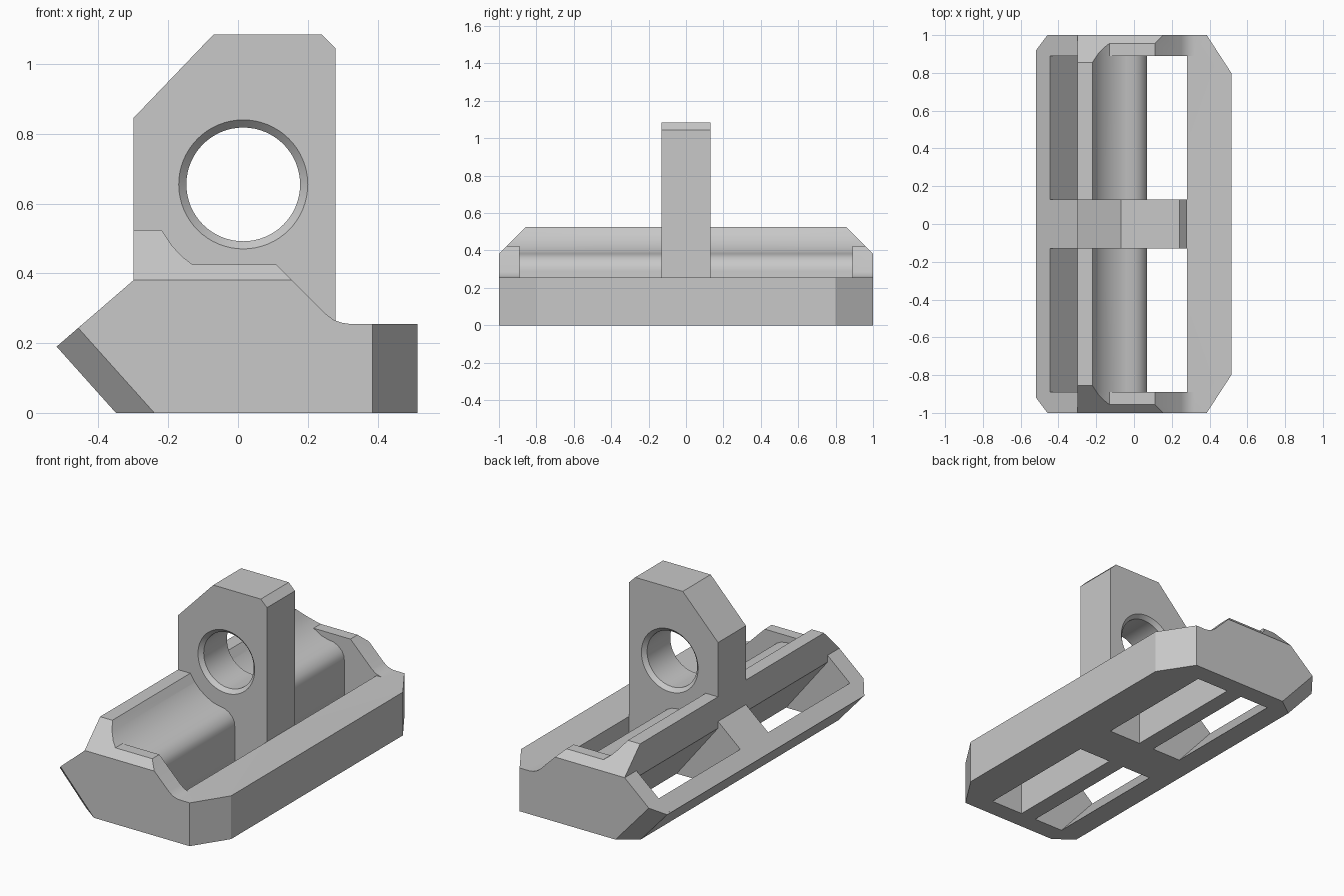
import bpy, bmesh, math
from mathutils import Vector

cube = bpy.data.objects.get("Cube")
if cube:
    bpy.data.objects.remove(cube, do_unlink=True)

metal = bpy.data.materials.new("plain_grey")
metal.use_nodes = True
GREY = (0.58, 0.58, 0.58, 1)
metal.diffuse_color = GREY
metal.node_tree.nodes["Principled BSDF"].inputs["Base Color"].default_value = GREY


def finish(name, bm):
    bmesh.ops.recalc_face_normals(bm, faces=bm.faces)
    mesh = bpy.data.meshes.new(name)
    bm.to_mesh(mesh)
    bm.free()
    mesh.materials.append(metal)
    obj = bpy.data.objects.new(name, mesh)
    bpy.context.collection.objects.link(obj)
    return obj


def prism(name, profile, y0, y1):
    """Extrude an x-z outline from y0 to y1."""
    bm = bmesh.new()
    face = bm.faces.new([bm.verts.new((x, y0, z)) for x, z in profile])
    new = bmesh.ops.extrude_face_region(bm, geom=[face])["geom"]
    bmesh.ops.translate(bm, vec=(0, y1 - y0, 0),
                        verts=[v for v in new if isinstance(v, bmesh.types.BMVert)])
    return finish(name, bm)


def lathe_y(name, rings, cx, cz, n=64):
    """Closed solid of revolution around a y axis, from (radius, y) rings."""
    bm = bmesh.new()
    loops = []
    for r, y in rings:
        angles = [2 * math.pi * i / n for i in range(n)]
        loops.append([bm.verts.new((cx + r * math.cos(a), y, cz + r * math.sin(a)))
                      for a in angles])
    for a, b in zip(loops, loops[1:]):
        for i in range(n):
            j = (i + 1) % n
            bm.faces.new((a[i], a[j], b[j], b[i]))
    bm.faces.new(loops[0])
    bm.faces.new(loops[-1])
    return finish(name, bm)


def combine(target, other, operation):
    mod = target.modifiers.new("combine", "BOOLEAN")
    mod.operation = operation
    mod.solver = "EXACT"
    mod.object = other
    bpy.context.view_layer.objects.active = target
    bpy.ops.object.modifier_apply(modifier=mod.name)
    bpy.data.objects.remove(other, do_unlink=True)


# Shared outlines
hollow = [(-0.22, 0.525), (-0.19, 0.48), (-0.16, 0.448), (-0.13, 0.425)]
fillet = [(0.25, 0.285), (0.275, 0.266), (0.30, 0.258), (0.32, 0.255)]
right_foot = [(0.515, 0.255), (0.515, 0)]
left_foot = [(-0.35, 0), (-0.52, 0.19), (-0.30, 0.38)]

end_outline = (left_foot + [(-0.30, 0.525)] + hollow + [(0.11, 0.425)]
               + fillet + right_foot)
lug_outline = left_foot + [(-0.30, 0.845), (-0.07, 1.085), (0.24, 1.085),
                           (0.28, 1.045), (0.28, 0.255)] + right_foot
wall_outline = [(-0.03, 0), (-0.30, 0.34), (-0.30, 0.525)] + hollow + [
    (-0.08, 0.395), (-0.04, 0.384), (0, 0.378), (0.03, 0.364),
    (0.055, 0.34), (0.067, 0.315), (0.07, 0.29), (0.07, 0)]
left_rail_outline = [(-0.35, 0), (-0.52, 0.19), (-0.445, 0.255), (-0.22, 0)]
right_rail_outline = [(0.28, 0), (0.28, 0.255)] + right_foot

# Central lug with countersunk through hole
body = prism("clamp_body", lug_outline, -0.13, 0.13)
hole = lathe_y("hole_cutter", [(0.205, -0.15), (0.163, -0.108),
                               (0.163, 0.108), (0.205, 0.15)], 0.015, 0.655)
combine(body, hole, "DIFFERENCE")

# Rails, curved wall and end plates on both sides of the lug
for s in (-1, 1):
    for name, outline, a, b in (("end_plate", end_outline, 0.89, 1),
                                ("curved_wall", wall_outline, 0.13, 0.89),
                                ("left_rail", left_rail_outline, 0.13, 0.89),
                                ("right_rail", right_rail_outline, 0.13, 0.89)):
        part = prism(name, outline, min(s * a, s * b), max(s * a, s * b))
        combine(body, part, "UNION")

# Chamfers: upper end edges, right corners, sloped left corners
bm = bmesh.new()
bm.from_mesh(body.data)
bmesh.ops.remove_doubles(bm, verts=bm.verts, dist=0.0001)
for s in (-1, 1):
    for point, normal in (((0, 1, 0.381), (0, 1, 1)),
                          ((0.385, 1, 0), (0.2, 0.13, 0)),
                          ((-0.24, 1, 0), (-0.745, 1, -0.667))):
        co = Vector((point[0], s * point[1], point[2]))
        no = Vector((normal[0], s * normal[1], normal[2])).normalized()
        cut = bmesh.ops.bisect_plane(
            bm, geom=bm.verts[:] + bm.edges[:] + bm.faces[:], dist=0.00001,
            plane_co=co, plane_no=no, clear_outer=True)
        rim = [e for e in cut["geom_cut"]
               if isinstance(e, bmesh.types.BMEdge) and e.is_boundary]
        bmesh.ops.holes_fill(bm, edges=rim, sides=0)
bmesh.ops.recalc_face_normals(bm, faces=bm.faces)
bm.to_mesh(body.data)
bm.free()

# Smooth the curved areas, keep the machined edges crisp
bpy.ops.object.select_all(action="DESELECT")
body.select_set(True)
bpy.context.view_layer.objects.active = body
bpy.ops.object.shade_smooth_by_angle(angle=math.radians(28))
